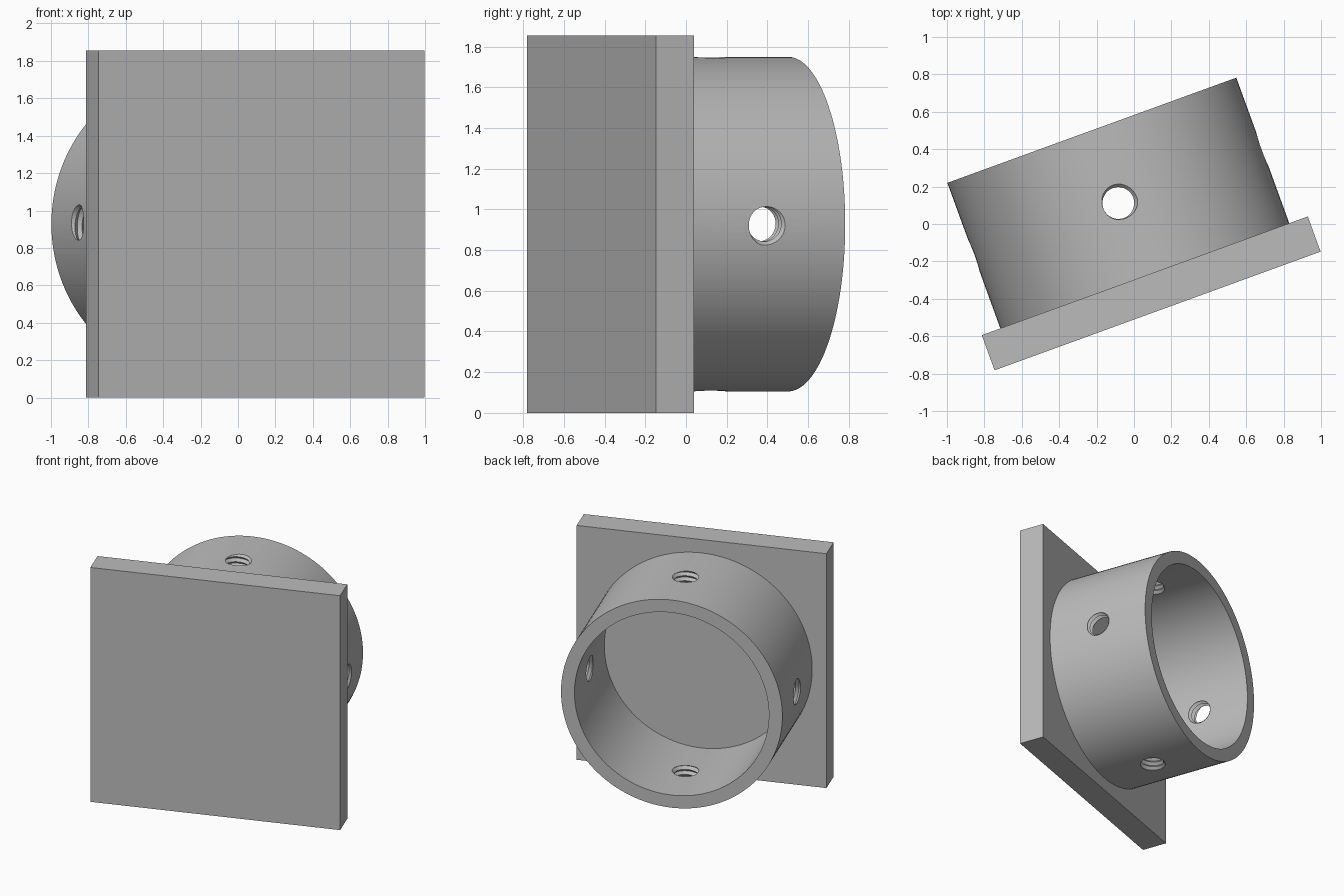
import bpy, bmesh, math
from mathutils import Matrix

cube = bpy.data.objects.get("Cube")
if cube:
    bpy.data.objects.remove(cube)

SIDE, THICK = 1.855, 0.2
OUTER, INNER, DEPTH = 0.822, 0.722, 0.928
HOLE_Y, MINOR, MAJOR, PITCH = 0.514, 0.085, 0.105, 0.04

grey = bpy.data.materials.new("plain_grey")
grey.use_nodes = True
colour = (0.5, 0.5, 0.5, 1)
grey.diffuse_color = colour
grey.node_tree.nodes["Principled BSDF"].inputs["Base Color"].default_value = colour


def make_object(name, bm):
    """Turn a bmesh into an object standing at the shared slanted placement."""
    bmesh.ops.recalc_face_normals(bm, faces=bm.faces)
    mesh = bpy.data.meshes.new(name)
    bm.to_mesh(mesh)
    bm.free()
    mesh.materials.append(grey)
    obj = bpy.data.objects.new(name, mesh)
    bpy.context.collection.objects.link(obj)
    obj.location = (0.092, -0.371, SIDE / 2)
    obj.rotation_euler.z = math.radians(20)
    return obj


def add_thread(bm, turn, segments=36, rows=14, start=0.63):
    """Add a closed helical thread pointing outward, turned about the tube axis."""
    grid = []
    for k in range(rows + 1):
        radius = MAJOR if k % 2 else MINOR
        row = []
        for j in range(segments):
            t = j / segments
            a = math.tau * t - math.radians(60)
            row.append(bm.verts.new((radius * math.cos(a),
                                     HOLE_Y + radius * math.sin(a),
                                     start + PITCH * (k / 2 + t))))
        grid.append(row)
    # The last column joins the first one a full pitch higher
    for k in range(rows):
        for j in range(segments):
            if j < segments - 1:
                right = grid[k][j + 1], grid[k + 1][j + 1]
            elif k + 3 <= rows:
                right = grid[k + 2][0], grid[k + 3][0]
            else:
                continue
            bm.faces.new((grid[k][j], right[0], right[1], grid[k + 1][j]))
    verts = [v for row in grid for v in row]
    edges = {e for v in verts for e in v.link_edges if e.is_boundary}
    caps = bmesh.ops.holes_fill(bm, edges=list(edges), sides=0)["faces"]
    bmesh.ops.triangulate(bm, faces=caps)
    bmesh.ops.rotate(bm, verts=verts, cent=(0, 0, 0),
                     matrix=Matrix.Rotation(turn, 3, 'Y'))


# Square base plate
bm = bmesh.new()
bmesh.ops.create_cube(bm, size=1)
bmesh.ops.scale(bm, vec=(SIDE, THICK, SIDE), verts=bm.verts)
make_object("base_plate", bm)

# Open tube, a rectangle profile turned around the y axis
bm = bmesh.new()
profile = [(INNER, 0.05), (OUTER, 0.05), (OUTER, DEPTH), (INNER, DEPTH)]
points = [bm.verts.new((0, y, r)) for r, y in profile]
loop = [bm.edges.new((points[i], points[(i + 1) % 4])) for i in range(4)]
bmesh.ops.spin(bm, geom=points + loop, cent=(0, 0, 0), axis=(0, 1, 0),
               angle=math.tau, steps=128, use_merge=True)
bmesh.ops.remove_doubles(bm, verts=bm.verts, dist=0.0001)
tube = make_object("tube", bm)

# Four threaded screw holes through the wall
bm = bmesh.new()
for i in range(4):
    add_thread(bm, i * math.pi / 2)
cutter = make_object("screw_hole_cutter", bm)
cutter.hide_render = True

cut = tube.modifiers.new("screw_holes", 'BOOLEAN')
cut.operation = 'DIFFERENCE'
cut.solver = 'EXACT'
cut.object = cutter
bpy.ops.object.select_all(action='DESELECT')
tube.select_set(True)
bpy.context.view_layer.objects.active = tube
bpy.ops.object.modifier_apply(modifier=cut.name)
bpy.data.objects.remove(cutter)
bpy.ops.object.shade_smooth_by_angle(angle=math.radians(30))
